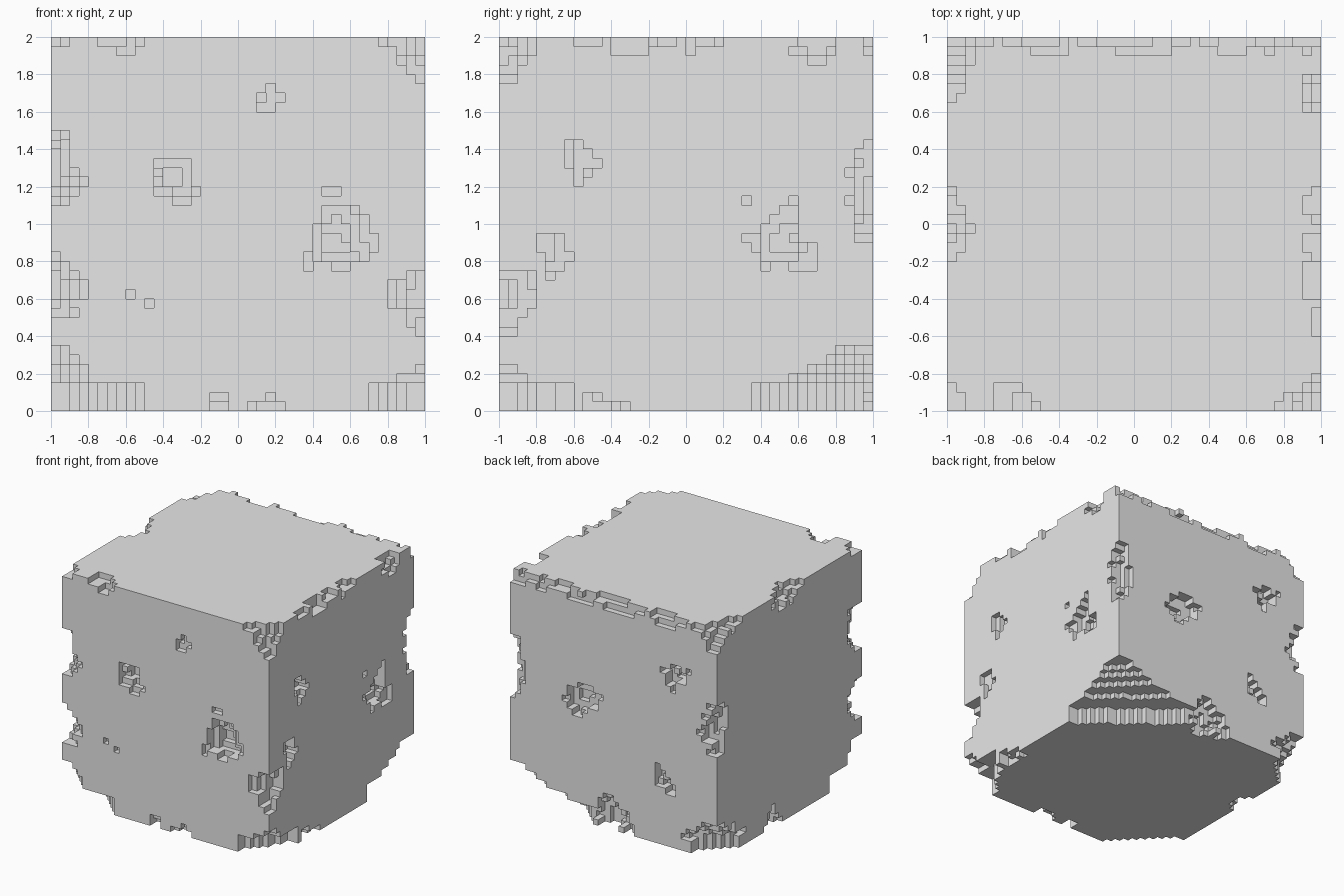
import bpy
import bmesh

if "Cube" in bpy.data.objects:
    bpy.data.objects.remove(bpy.data.objects["Cube"], do_unlink=True)

N = 40
STEP = 2 / N
LAST = N - 1
solid = {(x, y, z) for x in range(N) for y in range(N) for z in range(N)}

# Each side maps (column from the viewer's left, depth) to grid x, y
SIDES = {
    "front": lambda u, d: (u, d),
    "right": lambda u, d: (LAST - d, u),
    "back": lambda u, d: (LAST - u, LAST - d),
    "left": lambda u, d: (d, LAST - u),
}


def chip(side, u, top, *rows):
    """Cut a stencil into a side; letters give the depth (a = one block)."""
    for r, row in enumerate(rows):
        for c, mark in enumerate(row):
            if mark == ".":
                continue
            for d in range(ord(mark) - ord("a") + 1):
                x, y = SIDES[side](u + c, d)
                solid.discard((x, y, top - r))


def wedge(sx, sy, wide, deep, high, base=0):
    """Break off a bottom corner as a stepped diagonal wedge."""
    for x in range(wide):
        for y in range(deep):
            if x / wide + y / deep < 1:
                for z in range(base, high):
                    solid.discard((x if sx < 0 else LAST - x,
                                   y if sy < 0 else LAST - y, z))


# Broken bottom corners
for size in ((16, 13, 3), (11, 9, 4), (7, 7, 5), (5, 5, 6), (3, 4, 7)):
    wedge(1, 1, *size)
for size in ((10, 9, 3), (4, 4, 5), (2, 3, 7)):
    wedge(-1, -1, *size)
wedge(1, -1, 6, 8, 3)
wedge(-1, 1, 5, 6, 3)

# Front pits
chip("front", 22, 34, ".a.", "baa", "aa.")
chip("front", 11, 26, "bbbb.", "accb.", "bccb.", "aabba", "..aa.")
chip("front", 27, 23,
     "..aa....",
     "........",
     "..bbba..",
     "..bcbba.",
     ".bcccba.",
     ".bddcbaa",
     ".bdddbba",
     "abccccb.",
     "a..bb...")
chip("front", 8, 12, "a..", "..a")

# Front edges and corners
chip("front", 0, 29, "da", "cb", "db", "db", "dba", "dcba", "cba", "ba")
chip("front", 0, 16, "b", "cb", "dba", "dcba", "dcba", "cb", "bba")
chip("front", 36, 14, "..cd", "abcd", "abdd", "abdd", "..cc", "..cb", "...b")
chip("front", 35, LAST, "abbcd", "..bcd", "..abc", "...bb", "....b")
chip("front", 5, LAST, "cccba", "..bb.")
chip("front", 0, LAST, "cb")
chip("front", 0, 6, "ba", "cba", "dcba", "dcba")
chip("front", 17, 1, "aa....a.", "bb..abbb")
chip("front", 34, 4, ".....b", "...abc", ".bbccc", "bbcdee", "bccdee")

# Right pits
chip("right", 7, 28, "ab..", "abb.", "abbb", ".ba.", ".b..")
chip("right", 4, 18, "aab.", "aab.", ".abb", ".bb.", ".a..")
chip("right", 26, 22,
     "a....a..",
     "....bb..",
     "...bbb..",
     "..bbcc..",
     "aabccb..",
     ".abcccba",
     "..bbbbaa",
     "..a..aaa")

# Right edges
chip("right", 37, 28, "..b", ".bb", ".ab", "abb", ".bc", ".bc", "abc",
     ".bc", ".ab", ".bb", ".aa")
chip("right", 8, LAST, "aaa.bbbbabb.abba", "....bbbb....a...")
chip("right", 31, LAST, ".bbbb", "aabba", "..aa.")
chip("right", 0, 3,
     "ccc...........",
     "dccbbbbb......",
     "eddcccbb.ba...",
     "feddccbb.bbbab")

# Back pits
chip("back", 29, 31, "..bb.a", "bbabb.", ".bccb.", ".bb...", "..a...")
chip("back", 10, 23,
     "...bbb..",
     ".bbbbbba",
     ".bcccbb.",
     "abccbbb.",
     ".bbbb...",
     "..ba....")
chip("back", 28, 13, "b...", "bb..", "bab.", "abbb", "..bb")

# Back edges
chip("back", 0, LAST,
     "abaaabaabbbaa.aabbbbbbaaaa.bbbbaaa.aa.ab",
     "aaa..aa....aaaaa..aaaaaa....aaaa.....aab")
chip("back", 36, 26, "..ab", "...c", ".abc", "..cc", ".bcc", "abcb", ".bbb",
     "...b", "..ab")
chip("back", 16, 5,
     "..ab....",
     ".abbb...",
     ".bbcbba.",
     "abccbcb.",
     "bbcccbba",
     ".bccb.ba")
chip("back", 33, 5, "....ab", "...abbc", ".abbccc", "abbcccd")

# Left edges
chip("left", 0, LAST, "cccbbba", "bbb.b..", "bb.....", "b......")
chip("left", 15, LAST, ".aabbcbba", "a.bbbba..", "..ab.a...")
chip("left", 0, 5, "ba......", "bba.a...", "cbbaa...", "ccbbbaab")
chip("left", 13, 3, "..a..", ".ba..", ".bab.", "abbba")

# Skin the remaining blocks with their exposed faces
bm = bmesh.new()
corners = {}


def vert(p):
    if p not in corners:
        corners[p] = bm.verts.new((p[0] * STEP - 1, p[1] * STEP - 1, p[2] * STEP))
    return corners[p]


for block in sorted(solid):
    for axis in range(3):
        for side in (0, 1):
            beside = list(block)
            beside[axis] += 2 * side - 1
            if tuple(beside) in solid:
                continue
            loop = []
            for a, b in ((0, 0), (1, 0), (1, 1), (0, 1)):
                p = list(block)
                p[axis] += side
                p[(axis + 1) % 3] += a
                p[(axis + 2) % 3] += b
                loop.append(vert(tuple(p)))
            bm.faces.new(loop if side else loop[::-1])

mesh = bpy.data.meshes.new("chipped_block")
bm.to_mesh(mesh)
bm.free()
chipped_block = bpy.data.objects.new("chipped_block", mesh)
bpy.context.collection.objects.link(chipped_block)

# Plain light grey stone
stone = bpy.data.materials.new("light_grey_stone")
stone.use_nodes = True
GREY = (0.8, 0.8, 0.8, 1)
stone.diffuse_color = GREY
stone.node_tree.nodes["Principled BSDF"].inputs["Base Color"].default_value = GREY
mesh.materials.append(stone)
